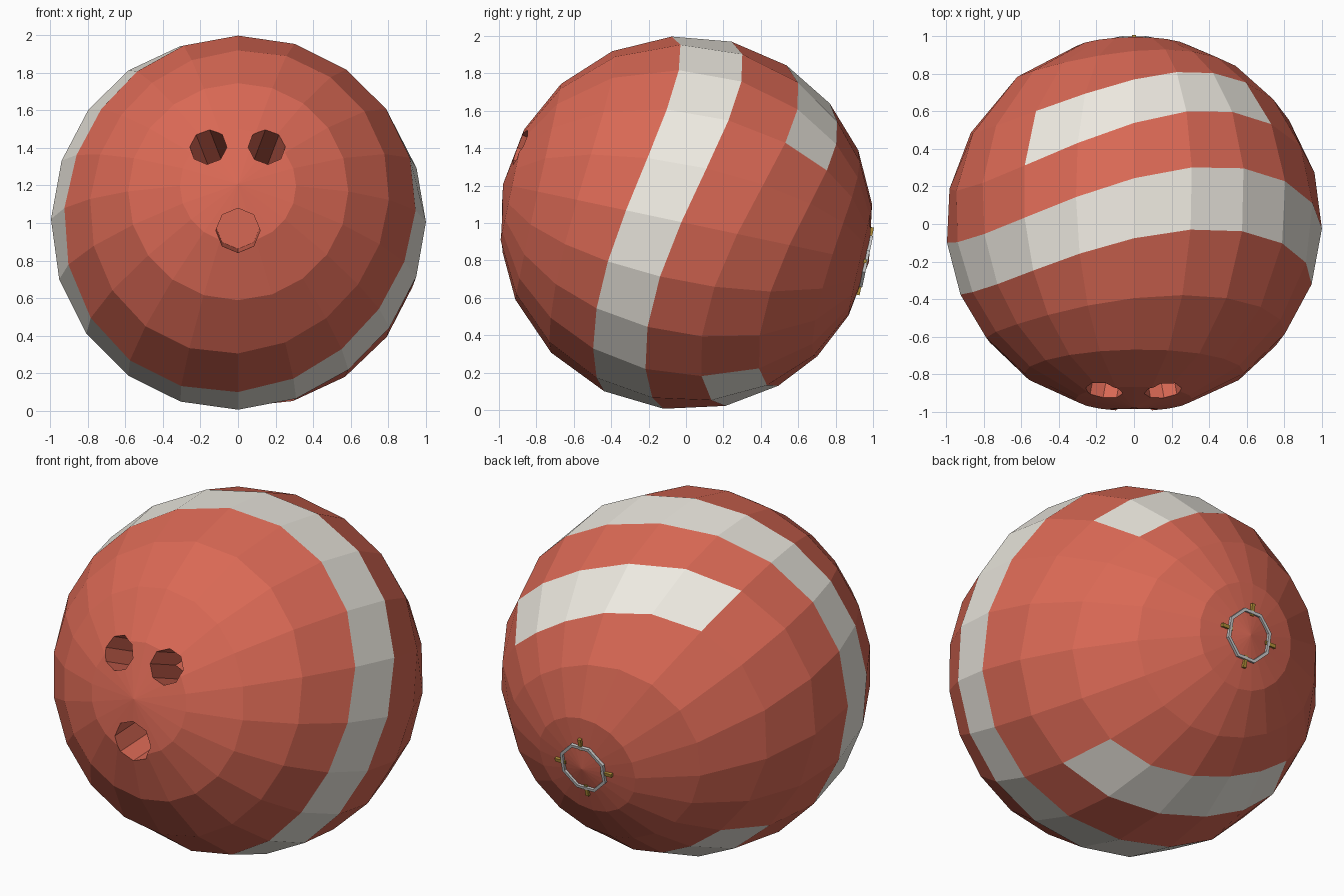
import bpy, bmesh
from math import sin, cos, radians
from mathutils import Vector, Matrix

if "Cube" in bpy.data.objects:
    bpy.data.objects.remove(bpy.data.objects["Cube"])

TILT = 12
SEG, RINGS = 20, 10
CENTRE = Vector((0, 0, 1))
UP = Vector((0, sin(radians(TILT)), cos(radians(TILT))))      # local up
BACK = Vector((0, cos(radians(TILT)), -sin(radians(TILT))))   # rear pole
SIDE = Vector((1, 0, 0))


def material(name, rgb):
    m = bpy.data.materials.new(name)
    m.diffuse_color = (*rgb, 1)
    m.use_nodes = True
    m.node_tree.nodes["Principled BSDF"].inputs["Base Color"].default_value = m.diffuse_color
    return m


red = material("red", (0.70, 0.14, 0.09))
white = material("white", (0.85, 0.82, 0.75))
gold = material("gold", (0.45, 0.28, 0.04))
silver = material("silver", (0.65, 0.65, 0.62))


def add_object(name, bm, *mats):
    bmesh.ops.recalc_face_normals(bm, faces=bm.faces)
    me = bpy.data.meshes.new(name)
    bm.to_mesh(me)
    bm.free()
    for m in mats:
        me.materials.append(m)
    ob = bpy.data.objects.new(name, me)
    bpy.context.collection.objects.link(ob)
    return ob


def at(lon, rho, d):
    """Point around the tilted axis: angle from up, radius, distance to the back."""
    a = radians(lon)
    return CENTRE + rho * (sin(a) * SIDE + cos(a) * UP) + d * BACK


# Ball: sphere whose rings wave up and down, with swirling white bands
GAIN = [0, 0.05, 0.45, 0.95, 1.2, 1.45, 1.3, 0.6, 0.1]   # wave strength, front to back


def ball_point(ring, j):
    lon = j * 360 / SEG
    wave = 6.4 * cos(radians(2 * lon - 62)) + 2.2 * sin(radians(lon - 35))
    lat = radians(-90 + 180 * ring / RINGS + GAIN[ring - 1] * wave)
    return at(lon, cos(lat), sin(lat))


bm = bmesh.new()
grid = [[bm.verts.new(ball_point(i, j)) for j in range(SEG)] for i in range(1, RINGS)]
front_pole = bm.verts.new(CENTRE - BACK)
back_pole = bm.verts.new(CENTRE + BACK)
broken_band = {18, 19, 0, 1, 2, 8, 9, 10, 11, 12}
for j in range(SEG):
    k = (j + 1) % SEG
    bm.faces.new((front_pole, grid[0][j], grid[0][k]))
    bm.faces.new((back_pole, grid[-1][k], grid[-1][j]))
    for i in range(RINGS - 2):
        f = bm.faces.new((grid[i][j], grid[i + 1][j], grid[i + 1][k], grid[i][k]))
        if i == 3 or (i == 5 and j in broken_band):
            f.material_index = 1
ball = add_object("ball", bm, red, white)

# Finger and thumb holes: octagonal cutters pointing at the centre
bpy.context.view_layer.objects.active = ball
for name, x, z, r in (("left_finger_hole", -0.16, 0.41, 0.10),
                      ("right_finger_hole", 0.155, 0.41, 0.10),
                      ("thumb_hole", 0, -0.04, 0.118)):
    out = Vector((x, -(1 - x * x - z * z) ** 0.5, z))
    bm = bmesh.new()
    bmesh.ops.create_cone(bm, cap_ends=True, segments=8, radius1=r, radius2=r, depth=0.6,
                          matrix=Matrix.Translation(CENTRE + out * 0.8)
                          @ out.to_track_quat('Z', 'Y').to_matrix().to_4x4())
    cutter = add_object(name, bm, red)
    cutter.hide_render = True
    mod = ball.modifiers.new(name, 'BOOLEAN')
    mod.operation = 'DIFFERENCE'
    mod.solver = 'EXACT'
    mod.object = cutter
    bpy.ops.object.modifier_apply(modifier=mod.name)
    bpy.data.objects.remove(cutter)

# Rear marker ring: octagon with a thin square section
bm = bmesh.new()
section = ((0.134, 0.975), (0.152, 0.975), (0.152, 0.993), (0.134, 0.993))
loops = [[bm.verts.new(at(45 * n + 22.5, *p)) for p in section] for n in range(8)]
for n in range(8):
    a, b = loops[n], loops[(n + 1) % 8]
    for c in range(4):
        d = (c + 1) % 4
        bm.faces.new((a[c], a[d], b[d], b[c]))
add_object("marker_ring", bm, silver)

# Four small radial ticks across the ring
bm = bmesh.new()
for n in range(4):
    lon = radians(90 * n)
    radial = sin(lon) * SIDE + cos(lon) * UP
    rot = Matrix((radial, BACK.cross(radial), BACK)).transposed().to_4x4()
    bmesh.ops.create_cube(bm, size=1, matrix=Matrix.Translation(at(90 * n, 0.15, 0.977))
                          @ rot @ Matrix.Diagonal((0.07, 0.02, 0.022, 1)))
add_object("marker_ticks", bm, gold)
